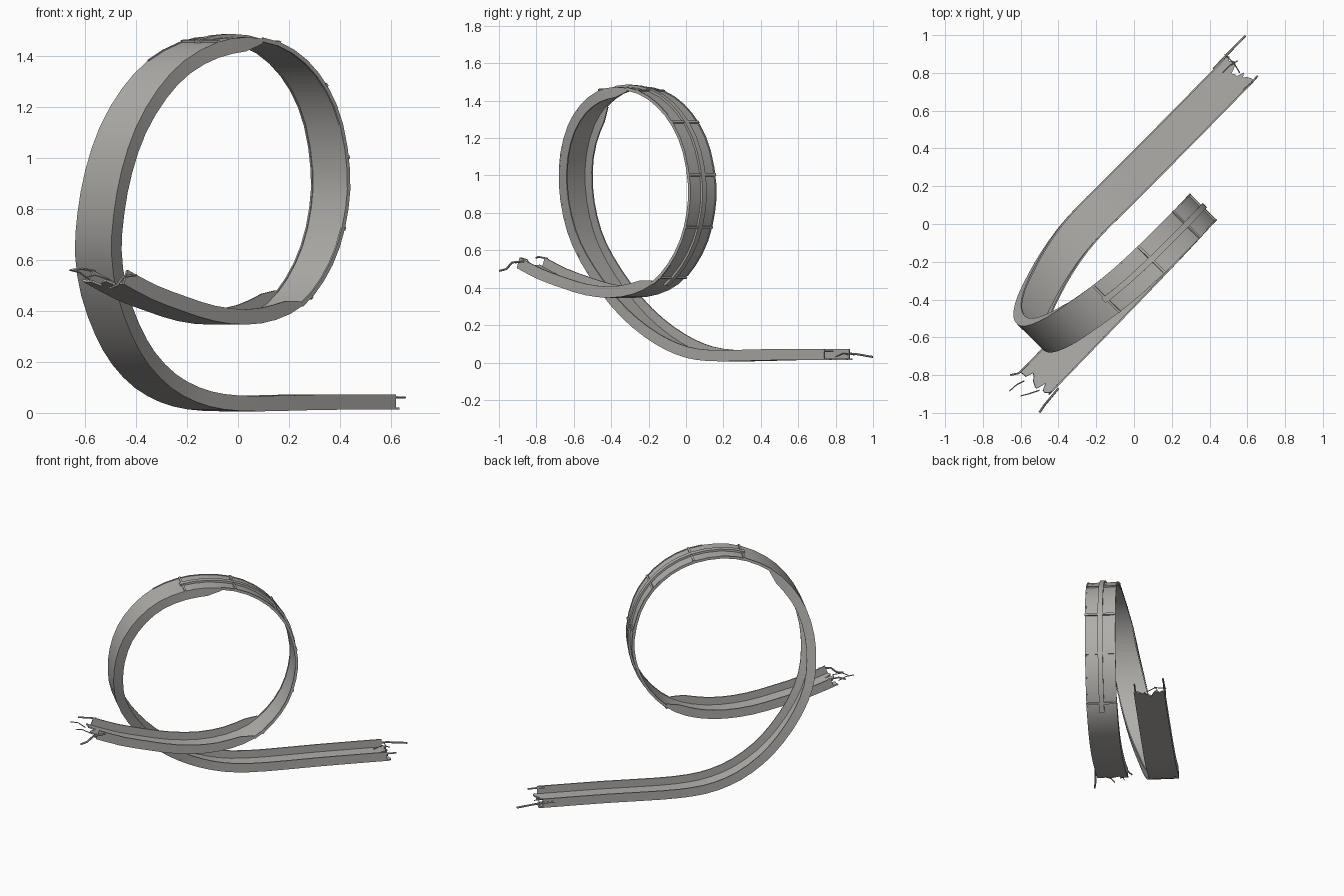
import bpy, bmesh, math, random
from mathutils import Vector

if "Cube" in bpy.data.objects:
    bpy.data.objects.remove(bpy.data.objects["Cube"])

random.seed(4)
D = Vector((0.70, 0.714, 0))      # along the track on the ground
N = Vector((0.714, -0.70, 0))     # sideways across the track
HALF = 0.1                        # half track width

grey = bpy.data.materials.new("dull steel grey")
grey.diffuse_color = (0.43, 0.42, 0.40, 1)
grey.use_nodes = True
grey.node_tree.nodes["Principled BSDF"].inputs["Base Color"].default_value = grey.diffuse_color

# track centre line: (along, height, sideways)
PATH = [(0.96, .013, -.174), (0.55, .012, -.174), (0.2, .006, -.176), (0, .014, -.178),
        (-.15, .042, -.18), (-.3, .098, -.172), (-.45, .188, -.148), (-.58, .305, -.115),
        (-.70, .46, -.075), (-.78, .62, -.03), (-.81, .78, .012), (-.805, .95, .05),
        (-.76, 1.12, .085), (-.67, 1.27, .118), (-.55, 1.38, .143), (-.4, 1.45, .17),
        (-.245, 1.473, .188), (-.07, 1.45, .197), (.08, 1.38, .2), (.2, 1.27, .2),
        (.28, 1.13, .199), (.32, .95, .198), (.31, .80, .199), (.26, .65, .2),
        (.17, .52, .203), (.05, .42, .206), (-.1, .365, .208), (-.27, .346, .21),
        (-.45, .36, .211), (-.62, .397, .212), (-.8, .445, .213), (-.96, .505, .214)]
LAST = len(PATH) - 1


def centre(t):
    """Catmull-Rom point on the centre line."""
    i = min(max(int(t), 0), LAST - 1)
    f = t - i
    a, b, c, d = [Vector(PATH[min(max(k, 0), LAST)]) for k in range(i - 1, i + 3)]
    p = 0.5 * (2 * b + (c - a) * f + (2 * a - 5 * b + 4 * c - d) * f * f
               + (3 * b - a - 3 * c + d) * f ** 3)
    return D * p.x + Vector((0, 0, p.y)) + N * p.z


def place(t, side, up, ahead=0.0):
    """Point offset from the centre line: sideways, towards the loop centre, forwards."""
    tan = centre(min(t + .05, LAST)) - centre(max(t - .05, 0))
    tan = (tan - N * tan.dot(N)).normalized()
    return centre(t) + N * side + tan.cross(N) * up + tan * ahead


def finish(name, bm):
    bmesh.ops.recalc_face_normals(bm, faces=bm.faces)
    me = bpy.data.meshes.new(name)
    bm.to_mesh(me)
    bm.free()
    ob = bpy.data.objects.new(name, me)
    bpy.context.collection.objects.link(ob)
    me.materials.append(grey)
    for o in bpy.context.selected_objects:
        o.select_set(False)
    ob.select_set(True)
    bpy.context.view_layer.objects.active = ob
    bpy.ops.object.shade_smooth_by_angle(angle=math.radians(30))
    return ob


def sweep(name, t0, t1, section, step=0.5):
    """Sweep section(k, t) -> [(side, up, ahead)] along the track; k is 0..1."""
    count = max(1, round((t1 - t0) / step))
    bm = bmesh.new()
    rings = []
    for j in range(count + 1):
        k = j / count
        t = t0 + (t1 - t0) * k
        rings.append([bm.verts.new(place(t, *s)) for s in section(k, t)])
    n = len(rings[0])
    for a, b in zip(rings, rings[1:]):
        for i in range(n):
            bm.faces.new((a[i], a[(i + 1) % n], b[(i + 1) % n], b[i]))
    for ring in (rings[0], rings[-1]):
        for i in range(n // 2 - 1):      # end caps, paired top to bottom
            bm.faces.new((ring[i], ring[i + 1], ring[n - 2 - i], ring[n - 1 - i]))
    return finish(name, bm)


def box(s0, s1, u0, u1):
    return lambda k, t: [(s0, u0, 0), (s1, u0, 0), (s1, u1, 0), (s0, u1, 0)]


# floor with torn ends
COLS = 14
tear = [[random.uniform(-.035, .035) for _ in range(COLS + 1)] for _ in range(2)]


def floor_section(k, t):
    def ahead(i):
        return tear[0][i] if k == 0 else tear[1][i] if k == 1 else 0
    xs = [-HALF + 2 * HALF * i / COLS for i in range(COLS + 1)]
    low = [(x, 0, ahead(i)) for i, x in enumerate(xs)]
    top = [(x, .009, ahead(i)) for i, x in enumerate(xs)]
    return low + top[::-1]


sweep("track_floor", 0, LAST, floor_section)


# side walls, worn down where they break off along the loop
def wall(name, side, t0, t1, worn_start, worn_end):
    def section(k, t):
        h = .06
        if worn_start:
            h = min(h, .02 + .07 * (t - t0))
        if worn_end:
            h = min(h, .02 + .07 * (t1 - t))
        outer, inner = side * HALF, side * (HALF - .008)
        return [(outer, 0, 0), (inner, 0, 0), (inner, h, 0), (outer, h, 0)]
    sweep(name, t0, t1, section)


wall("left_wall_rising", -1, 0, 14, False, True)
wall("right_wall_rising", 1, 0, 16.5, False, True)
wall("left_wall_exit", -1, 24.5, LAST, True, False)
wall("right_wall_exit", 1, 25, LAST, True, False)

# low edge trim and raised spine on the bare part of the loop
sweep("left_edge_trim", 14, 24.5, box(-HALF, -HALF + .008, -.004, .013))
sweep("right_edge_trim", 16.5, 25, box(HALF - .008, HALF, -.004, .013))
sweep("outer_spine", 15, 25, box(-.016, .016, -.013, .001))

# cross bands on the outside
for i, t in enumerate((15.1, 17.0, 18.9, 20.7, 22.5, 24.6)):
    sweep("cross_band_%d" % (i + 1), t - .04, t + .04,
          box(-HALF - .001, HALF + .001, -.008, .001), .1)


# bent rods and wires at the torn ends
def wire(name, points, r=.004):
    bm = bmesh.new()
    pts = [Vector(p) for p in points]
    rings = []
    for j, p in enumerate(pts):
        tan = (pts[min(j + 1, len(pts) - 1)] - pts[max(j - 1, 0)]).normalized()
        a = tan.cross(Vector((0, 0, 1))).normalized()
        b = tan.cross(a)
        rings.append([bm.verts.new(p + (a * math.cos(q) + b * math.sin(q)) * r)
                      for q in (math.pi * m / 3 for m in range(6))])
    for a, b in zip(rings, rings[1:]):
        for i in range(6):
            bm.faces.new((a[i], a[(i + 1) % 6], b[(i + 1) % 6], b[i]))
    bm.faces.new(rings[0])
    bm.faces.new(rings[-1])
    finish(name, bm)


wire("start_rod_left", [(.42, .82, .05), (.50, .905, .046), (.59, .997, .03)], .006)
wire("start_rod_right", [(.58, .71, .06), (.62, .745, .061), (.655, .785, .06)], .005)
wire("start_wire_a", [(.48, .90, .04), (.53, .85, .05), (.56, .80, .03)], .003)
wire("start_wire_b", [(.47, .80, .03), (.51, .84, .05), (.55, .865, .04)], .003)
wire("exit_rod_right", [(-.40, -.87, .54), (-.45, -.93, .535), (-.475, -.96, .50), (-.50, -.997, .49)], .006)
wire("exit_rod_left", [(-.56, -.74, .555), (-.61, -.79, .565), (-.655, -.80, .56)], .005)
wire("exit_wire_a", [(-.58, -.83, .52), (-.62, -.85, .55), (-.66, -.885, .56)], .003)
wire("exit_wire_b", [(-.50, -.88, .52), (-.56, -.90, .54), (-.60, -.91, .53)], .003)
